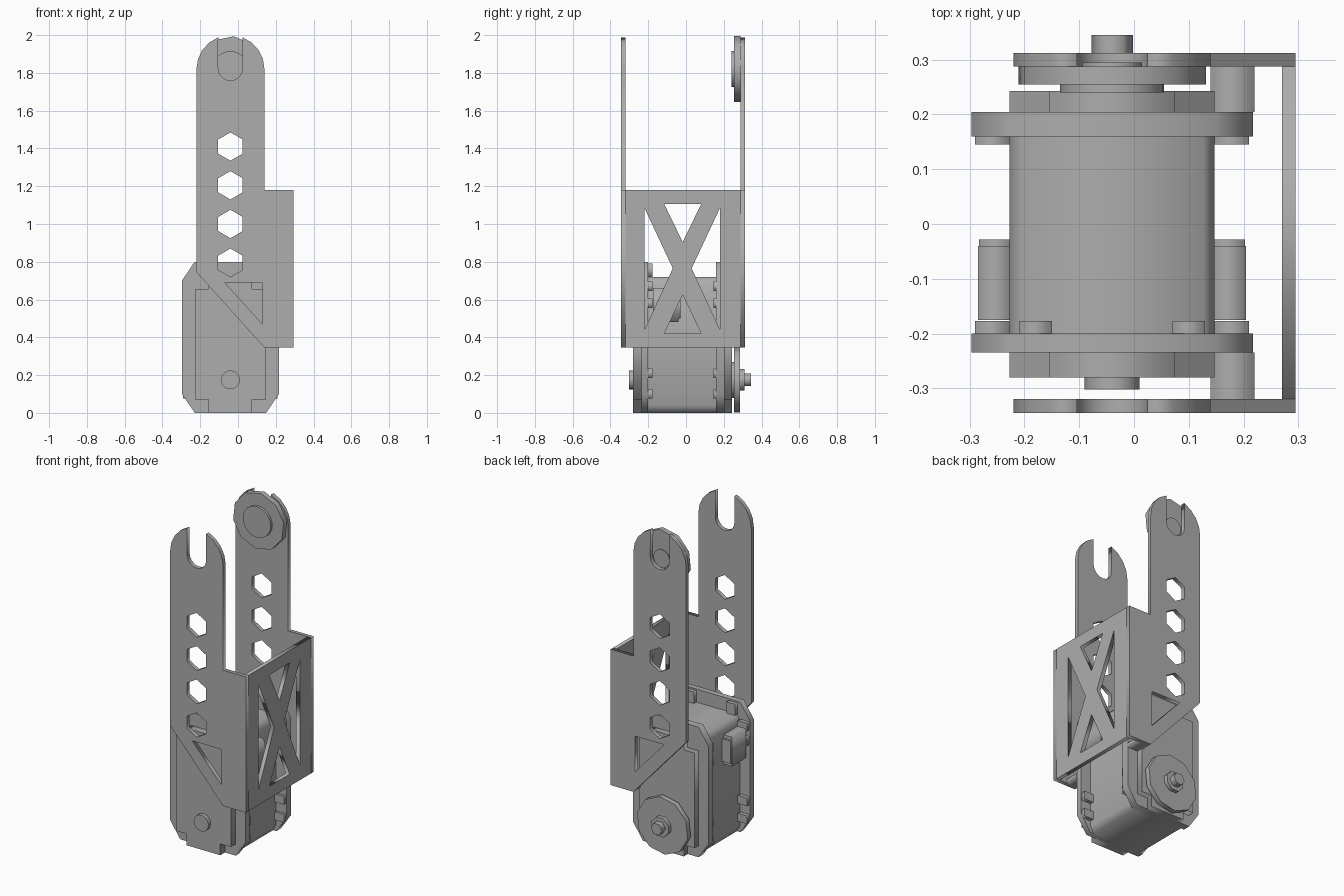
import bpy
import math

if "Cube" in bpy.data.objects:
    bpy.data.objects.remove(bpy.data.objects["Cube"])

grey = bpy.data.materials.new("plain grey")
grey.use_nodes = True
tone = (0.42, 0.42, 0.42, 1)
grey.diffuse_color = tone
grey.node_tree.nodes["Principled BSDF"].inputs["Base Color"].default_value = tone

CX = -0.04      # centre line of the arms and the servo
PIVOT = 0.175   # servo axle height
TIP = 1.82      # upper axle height


def plate(name, outlines, start, end, facing="y"):
    """Flat outlines (first is the border, others are holes) extruded from start to end."""
    curve = bpy.data.curves.new(name, "CURVE")
    curve.dimensions = "2D"
    curve.fill_mode = "BOTH"
    curve.extrude = (end - start) / 2
    for pts in outlines:
        s = curve.splines.new("POLY")
        s.points.add(len(pts) - 1)
        for p, (a, b) in zip(s.points, pts):
            p.co = (a, b, 0, 1)
        s.use_cyclic_u = True
    ob = bpy.data.objects.new(name, curve)
    bpy.context.collection.objects.link(ob)
    mid = (start + end) / 2
    if facing == "y":
        ob.location, ob.rotation_euler = (0, mid, 0), (math.pi / 2, 0, 0)
    else:
        ob.location, ob.rotation_euler = (mid, 0, 0), (math.pi / 2, 0, math.pi / 2)
    bpy.ops.object.select_all(action="DESELECT")
    ob.select_set(True)
    bpy.context.view_layer.objects.active = ob
    bpy.ops.object.convert(target="MESH")
    ob = bpy.context.object
    ob.name = name
    ob.data.materials.clear()
    ob.data.materials.append(grey)
    return ob


def arc(cx, cz, r, a0, a1, n):
    angles = [math.radians(a0 + (a1 - a0) * i / n) for i in range(n + 1)]
    return [(cx + r * math.cos(a), cz + r * math.sin(a)) for a in angles]


def ngon(cx, cz, r, sides, turn=0):
    return arc(cx, cz, r, turn, turn + 360, sides)[:-1]


def rect(a0, a1, b0, b1):
    return [(a0, b0), (a1, b0), (a1, b1), (a0, b1)]


def chamfered(hw, z0, z1, cw, ch):
    """Rectangle with cut corners around the centre line."""
    right = [(hw - cw, z0), (hw, z0 + ch), (hw, z1 - ch), (hw - cw, z1)]
    return [(CX + a, b) for a, b in right] + [(CX - a, b) for a, b in reversed(right)]


def box(name, x0, x1, y0, y1, z0, z1):
    return plate(name, [rect(x0, x1, z0, z1)], y0, y1)


# Bracket arms: forked rounded tip, hexagonal holes, slanted lower edge
border = [(-0.22, 0.745), (0.14, 0.345), (0.295, 0.345), (0.295, 1.18), (0.14, 1.18)]
border += arc(CX, TIP, 0.18, 0, 69, 4)
border += arc(CX, TIP + 0.005, 0.065, 0, -180, 10)
border += arc(CX, TIP, 0.18, 111, 180, 4)
holes = [ngon(CX, z, 0.075, 6, 30) for z in (0.795, 1.0, 1.205, 1.41)]
holes.append([(-0.07, 0.69), (0.13, 0.69), (0.13, 0.47)])
plate("front_bracket_arm", [border] + holes, -0.345, -0.32)
plate("back_bracket_arm", [border] + holes, 0.288, 0.312)

# Bracket side wall with a crossed truss
truss = [[(-0.115, 1.105), (0.08, 1.105), (-0.0175, 0.905)],
         [(-0.115, 0.42), (0.08, 0.42), (-0.0175, 0.625)],
         [(-0.22, 1.085), (-0.07, 0.765), (-0.22, 0.44)],
         [(0.18, 1.085), (0.03, 0.765), (0.18, 0.44)]]
plate("bracket_side_wall", [rect(-0.32, 0.288, 0.345, 1.18)] + truss, 0.27, 0.295, "x")

# Inner ledges that join the arms to the servo
box("front_ledge", 0.14, 0.22, -0.32, -0.235, 0.345, 0.37)
box("back_ledge", 0.14, 0.22, 0.205, 0.288, 0.345, 0.37)

# Servo case
plate("servo_body", [chamfered(0.187, 0, 0.72, 0.02, 0.04)], -0.2, 0.16)
flange = chamfered(0.257, 0, 0.8, 0.068, 0.1)
plate("front_flange", [flange], -0.235, -0.2)
plate("back_flange", [flange], 0.16, 0.205)

# Raised covers with notched corners
half = [(0.115, 0), (0.115, 0.07), (0.187, 0.07), (0.187, 0.655), (0.115, 0.655), (0.115, 0.72)]
cover = [(CX + a, b) for a, b in half] + [(CX - a, b) for a, b in reversed(half)]
plate("front_cover", [cover], -0.28, -0.235)
plate("back_cover", [cover], 0.205, 0.243)

# Screw lugs and cable sockets, mirrored across the centre line
for side, s in (("left", 1), ("right", -1)):
    def span(a, b):
        return sorted((CX + s * a, CX + s * b))
    for i, z in enumerate((0.1, 0.21, 0.58, 0.67)):
        x0, x1 = span(0.187, 0.25)
        box(f"{side}_front_lug_{i}", x0, x1, -0.2, -0.177, z - 0.025, z + 0.025)
        box(f"{side}_back_lug_{i}", x0, x1, 0.145, 0.16, z - 0.025, z + 0.025)
    x0, x1 = span(0.11, 0.17)
    box(f"{side}_top_lug", x0, x1, -0.2, -0.177, 0.72, 0.79)
    x0, x1 = span(0.18, 0.245)
    box(f"{side}_cable_socket", x0, x1, -0.175, -0.04, 0.48, 0.66)
    x0, x1 = span(0.18, 0.243)
    box(f"{side}_socket_lip", x0, x1, -0.04, -0.028, 0.5, 0.64)

# Lower axle: horn, washer, bolt and front pivot
plate("servo_horn", [ngon(CX, PIVOT, 0.175, 10, 12)], 0.255, 0.287)
plate("horn_hub", [ngon(CX, PIVOT, 0.095, 24)], 0.24, 0.256)
plate("washer", [ngon(CX, PIVOT, 0.062, 8, 22.5)], 0.287, 0.31)
plate("bolt", [ngon(CX, PIVOT, 0.038, 6)], 0.31, 0.345)
plate("front_pivot", [ngon(CX, PIVOT, 0.05, 20)], -0.302, -0.28)

# Upper axle: horn on the inside of the back arm
plate("upper_horn", [ngon(CX, TIP, 0.175, 10, 12)], 0.255, 0.288)
plate("upper_hub", [ngon(CX, TIP, 0.095, 24)], 0.24, 0.255)
plate("upper_boss", [ngon(CX, TIP, 0.055, 20)], 0.288, 0.295)
